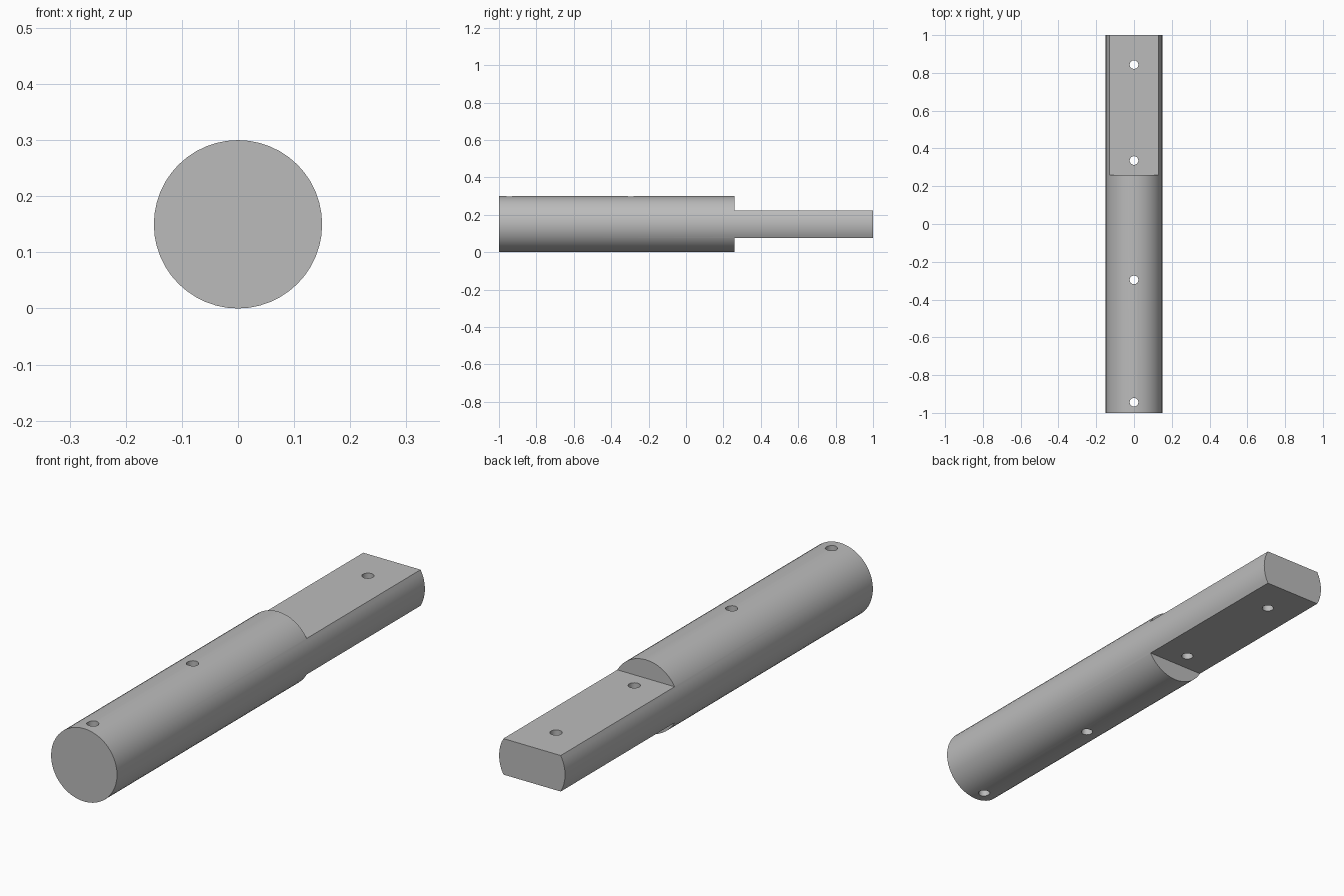
import bpy
import math

RADIUS = 0.15
FLAT = 0.074         # half thickness of the flattened tongue
SHOULDER = 0.26      # where the tongue begins
HOLE_RADIUS = 0.023
HOLES = (-0.944, -0.296, 0.336, 0.844)

default = bpy.data.objects.get("Cube")
if default:
    bpy.data.objects.remove(default, do_unlink=True)


def make_material(name, colour):
    mat = bpy.data.materials.new(name)
    mat.use_nodes = True
    mat.diffuse_color = colour
    mat.node_tree.nodes["Principled BSDF"].inputs["Base Color"].default_value = colour
    return mat


def cylinder(name, radius, depth, location, sides, rotation=(0, 0, 0)):
    bpy.ops.mesh.primitive_cylinder_add(vertices=sides, radius=radius, depth=depth,
                                        location=location, rotation=rotation)
    obj = bpy.context.object
    obj.name = name
    return obj


def cut(target, cutter):
    """Subtract the cutter from the target, then discard it."""
    cutter.hide_render = True
    mod = target.modifiers.new("cut", "BOOLEAN")
    mod.operation = "DIFFERENCE"
    mod.solver = "EXACT"
    mod.object = cutter
    bpy.context.view_layer.objects.active = target
    bpy.ops.object.modifier_apply(modifier=mod.name)
    bpy.data.objects.remove(cutter, do_unlink=True)


# Round rod lying along y
rod = cylinder("rod", RADIUS, 2, (0, 0, RADIUS), 48, (math.pi / 2, 0, 0))
bpy.ops.object.transform_apply(location=False, rotation=True, scale=True)
rod.data.materials.append(make_material("grey", (0.5, 0.5, 0.5, 1)))

# Flats above and below the tongue
for side in (-1, 1):
    bpy.ops.mesh.primitive_cube_add(size=1, location=(0, SHOULDER + 0.5, RADIUS + side * (FLAT + 0.1)))
    cutter = bpy.context.object
    cutter.name = "flat_cutter"
    cutter.scale = (0.5, 1, 0.2)
    bpy.context.view_layer.update()
    cut(rod, cutter)

# Vertical through holes
for y in HOLES:
    cut(rod, cylinder("hole_cutter", HOLE_RADIUS, 1, (0, y, RADIUS), 24))

# Smooth round sides, crisp edges
bpy.ops.object.select_all(action="DESELECT")
rod.select_set(True)
bpy.context.view_layer.objects.active = rod
bpy.ops.object.shade_smooth_by_angle(angle=math.radians(30))
